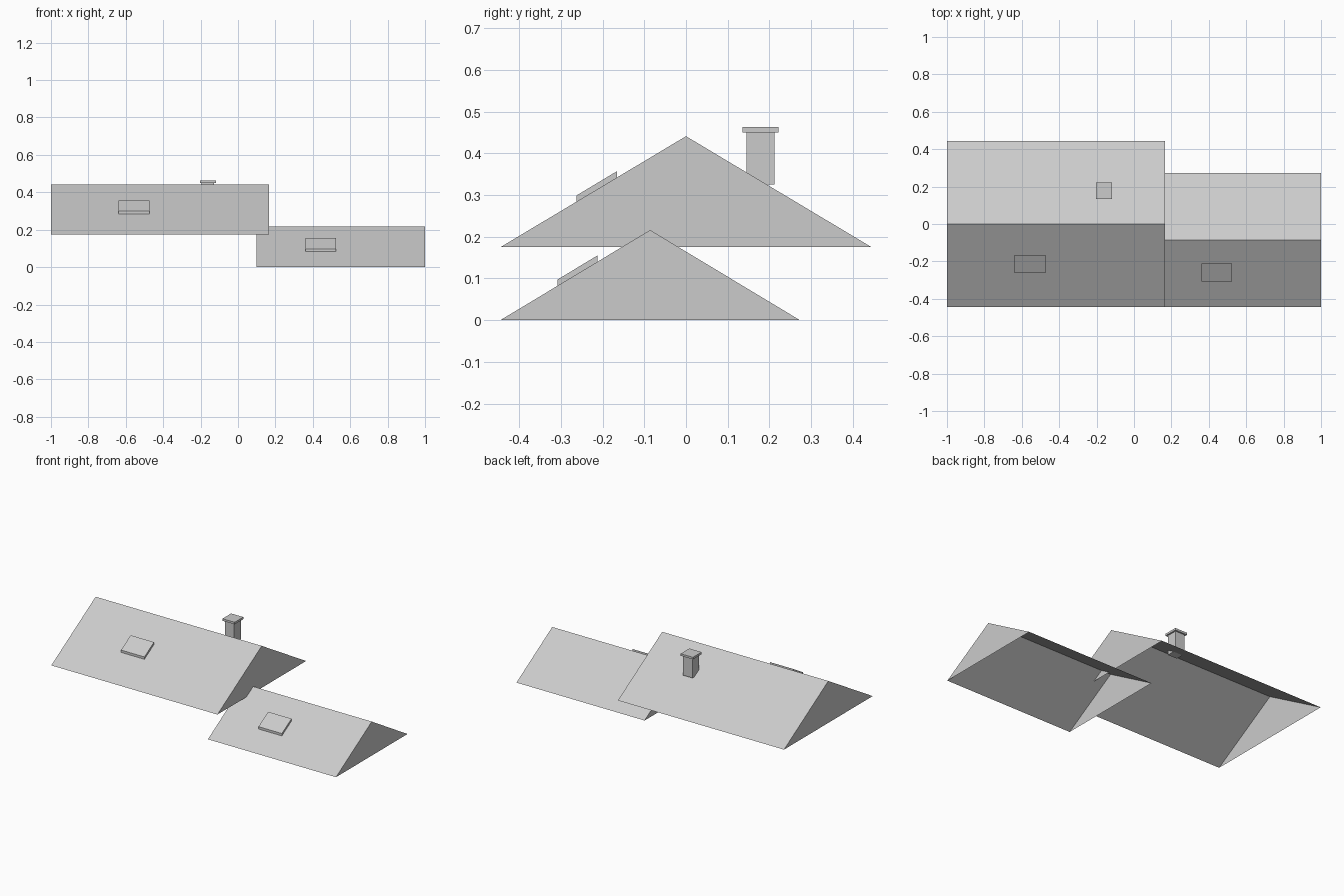
import bpy
import bmesh

cube = bpy.data.objects.get("Cube")
if cube:
    bpy.data.objects.remove(cube, do_unlink=True)

grey = bpy.data.materials.new("light grey")
grey.use_nodes = True
colour = (0.6, 0.6, 0.6, 1)
grey.diffuse_color = colour
grey.node_tree.nodes["Principled BSDF"].inputs["Base Color"].default_value = colour


def extrude_x(name, profile, x0, x1, skip=()):
    """Extrude a (y, z) profile along x, leaving out the listed sides."""
    bm = bmesh.new()
    left, right = ([bm.verts.new((x, y, z)) for y, z in profile] for x in (x0, x1))
    bm.faces.new(left)
    bm.faces.new(right)
    n = len(profile)
    for i in range(n):
        if i not in skip:
            j = (i + 1) % n
            bm.faces.new((left[i], left[j], right[j], right[i]))
    bmesh.ops.recalc_face_normals(bm, faces=bm.faces)
    mesh = bpy.data.meshes.new(name)
    bm.to_mesh(mesh)
    bm.free()
    mesh.materials.append(grey)
    obj = bpy.data.objects.new(name, mesh)
    bpy.context.collection.objects.link(obj)
    return obj


def gable_roof(name, x0, x1, front, back, eave, ridge):
    """Gabled roof shell, open underneath."""
    middle = (front + back) / 2
    extrude_x(name, [(front, eave), (back, eave), (middle, ridge)], x0, x1, skip=(0,))
    pitch = (ridge - eave) / (middle - front)
    return lambda y: ridge - pitch * abs(y - middle)


def skylight(name, surface, x0, x1, y0, y1, rise=0.015):
    """Low panel lying parallel to the roof slope."""
    a, b = surface(y0), surface(y1)
    extrude_x(name, [(y0, a), (y1, b), (y1, b + rise), (y0, a + rise)], x0, x1, skip=(0,))


def box(name, x0, x1, y0, y1, z0, z1):
    extrude_x(name, [(y0, z0), (y1, z0), (y1, z1), (y0, z1)], x0, x1)


# Roofs
upper = gable_roof("upper_roof", -1, 0.167, -0.445, 0.445, 0.175, 0.441)
lower = gable_roof("lower_roof", 0.10, 1, -0.445, 0.273, 0, 0.216)

# Skylights on the front slopes
skylight("upper_skylight", upper, -0.638, -0.474, -0.262, -0.166)
skylight("lower_skylight", lower, 0.36, 0.524, -0.308, -0.212)

# Chimney on the back slope
box("chimney_shaft", -0.194, -0.128, 0.145, 0.212, 0.325, 0.45)
box("chimney_cap", -0.204, -0.118, 0.135, 0.222, 0.45, 0.463)
